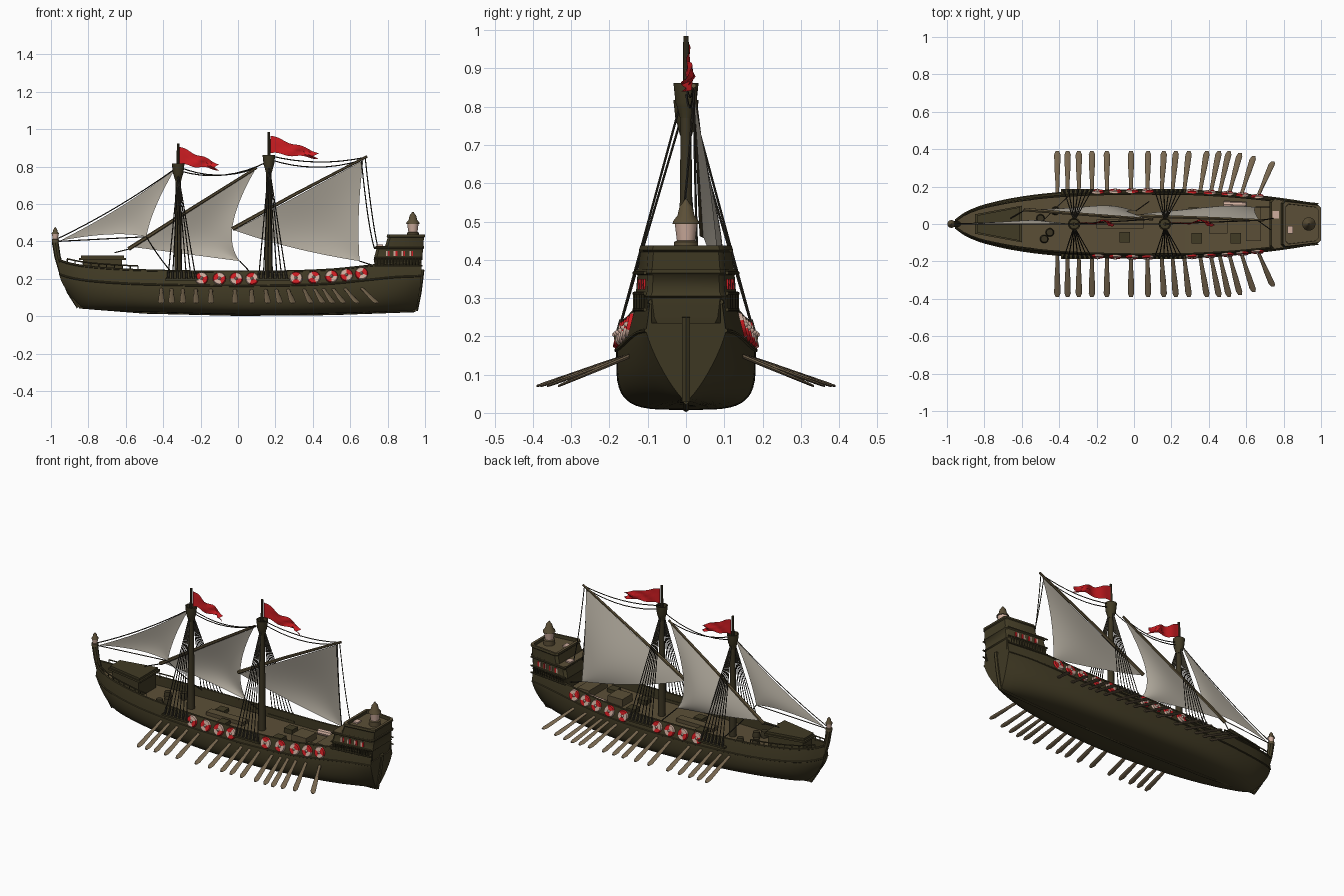
import bpy, bmesh
from math import sin, cos, pi, atan2
from mathutils import Vector, Matrix

cube = bpy.data.objects.get("Cube")
if cube:
    bpy.data.objects.remove(cube)


def material(name, rgb):
    m = bpy.data.materials.new(name)
    m.use_nodes = True
    m.diffuse_color = (*rgb, 1)
    m.node_tree.nodes["Principled BSDF"].inputs["Base Color"].default_value = (*rgb, 1)
    return m


HULL = material("dark_hull_wood", (.053, .043, .018))
DECK = material("deck_planks", (.105, .078, .038))
MAST = material("mast_wood", (.045, .036, .017))
OAR = material("oar_wood", (.18, .13, .075))
SAIL = material("sail_cloth", (.48, .44, .37))
RED = material("red_paint", (.62, .012, .016))
PALE = material("pale_pink", (.62, .42, .34))
ROPE = material("dark_rope", (.03, .026, .018))


def finish(bm, name, mats, rule=None, angle=.7):
    bmesh.ops.recalc_face_normals(bm, faces=bm.faces)
    if rule:
        for f in bm.faces:
            f.normal_update()
            f.material_index = rule(f)
    me = bpy.data.meshes.new(name)
    bm.to_mesh(me)
    bm.free()
    ob = bpy.data.objects.new(name, me)
    bpy.context.collection.objects.link(ob)
    for m in mats:
        me.materials.append(m)
    bpy.ops.object.select_all(action='DESELECT')
    ob.select_set(True)
    bpy.context.view_layer.objects.active = ob
    bpy.ops.object.shade_smooth_by_angle(angle=angle)


def loft(name, solids, mats, rule=None):
    """Each solid is a list of rings, skinned and capped."""
    bm = bmesh.new()
    for rings in solids:
        rows = [[bm.verts.new(p) for p in r] for r in rings]
        n = len(rows[0])
        for a, b in zip(rows, rows[1:]):
            for i in range(n):
                bm.faces.new((a[i], a[(i + 1) % n], b[(i + 1) % n], b[i]))
        bm.faces.new(rows[0])
        bm.faces.new(rows[-1])
    finish(bm, name, mats, rule)


def box(x0, x1, y0, y1, z0, z1):
    return [[(x, y0, z0), (x, y1, z0), (x, y1, z1), (x, y0, z1)] for x in (x0, x1)]


def lathe(loc, profile, n=14):
    return [[(loc[0] + r * cos(2 * pi * i / n), loc[1] + r * sin(2 * pi * i / n), loc[2] + z)
             for i in range(n)] for r, z in profile]


def tube(path, r0, r1=None, n=6):
    pts = [Vector(p) for p in path]
    r1 = r0 if r1 is None else r1
    rings = []
    for i, p in enumerate(pts):
        d = (pts[min(i + 1, len(pts) - 1)] - pts[max(i - 1, 0)]).normalized()
        side = d.cross(Vector((0, 1, 0)) if abs(d.y) < .9 else Vector((1, 0, 0))).normalized()
        up = d.cross(side)
        r = r0 + (r1 - r0) * i / (len(pts) - 1)
        rings.append([p + r * (cos(2 * pi * k / n) * side + sin(2 * pi * k / n) * up) for k in range(n)])
    return rings


def sag(a, b, drop, n=8):
    a, b = Vector(a), Vector(b)
    return [a.lerp(b, i / n) - Vector((0, 0, drop * 4 * i / n * (1 - i / n))) for i in range(n + 1)]


# Hull stations: x, half width, keel height, sheer height, fullness, rake
ST = [(-.955, .02, .055, .28, 1.6, .105), (-.9, .06, .045, .262, 1.8, .075), (-.8, .1, .035, .245, 2.1, .03),
      (-.6, .143, .026, .23, 2.7, 0), (-.35, .17, .018, .222, 3.4, 0), (-.05, .181, .01, .218, 4, 0),
      (.25, .181, .008, .22, 4, 0), (.5, .167, .014, .23, 3.5, 0), (.7, .146, .02, .25, 3, 0),
      (.85, .126, .026, .265, 2.2, -.01), (.98, .104, .03, .27, 1.25, -.03)]


def at(x):
    i = max(k for k in range(len(ST) - 1) if k == 0 or ST[k][0] <= x)
    p, q = ST[i], ST[i + 1]
    o, s = ST[max(i - 1, 0)], ST[min(i + 2, len(ST) - 1)]
    h = q[0] - p[0]
    t = (x - p[0]) / h
    out = []
    for k in range(1, 6):
        m0, m1 = h * (q[k] - o[k]) / (q[0] - o[0]), h * (s[k] - p[k]) / (s[0] - p[0])
        out.append((2 * t**3 - 3 * t**2 + 1) * p[k] + (t**3 - 2 * t**2 + t) * m0
                   + (3 * t**2 - 2 * t**3) * q[k] + (t**3 - t**2) * m1)
    return out


def section(x):
    w, zb, zt, n, rake = at(x)
    zk = zt - .055
    half = []
    for i in range(13):
        a = pi / 2 * i / 12
        c = max(cos(a), 0) ** (2 / n)
        half.append((x + rake * c ** 1.5, w * max(sin(a), 1e-4) ** (2 / n), zk - (zk - zb) * c))
    # Inward leaning bulwark, then the deck edge
    half += [(x, w * .9, zt + .02), (x, w * .87, zt + .02), (x, w * .87, zt - .035)]
    return half + [(px, -y, z) for px, y, z in reversed(half)]


xs = [-.955 + 1.935 * i / 46 for i in range(47)]
loft("hull", [[section(x) for x in xs]], [HULL, DECK],
     lambda f: int(f.normal.z > .8 and f.calc_area() > .002))

# Rails, wales and posts that follow the sheer
rails, posts = [], []
for s in (1, -1):
    rails.append(tube([(x, s * at(x)[0] * .89, at(x)[2] + .02) for x in xs], .006))
    rails.append(tube([(x, s * at(x)[0], at(x)[2] - .055) for x in xs], .005))
    rails.append(tube([(x, s * at(x)[0] * .87, at(x)[2] + .042) for x in xs[1:11]], .004))
    for x in xs[1:11]:
        w, zt = at(x)[0] * .87, at(x)[2]
        posts.append(tube([(x, s * w, zt + .015), (x, s * w, zt + .042)], .003, n=4))
    # Stern balustrade
    for i in range(14):
        x = .745 + .017 * i
        y = s * (.137 - .11 * (x - .73))
        posts.append(tube([(x, y, .27), (x, y, .312)], .003, n=4))
    for z in (.27, .312, .366):
        rails.append(tube([(.73, s * .135, z), (.985, s * .107, z)], .005))
loft("gunwale_rails", rails, [HULL])
loft("rail_posts", posts, [HULL])

# Stem, stern post with rudder, and keel
loft("stem_and_keel", [
    tube([(-.85, 0, .05), (-.9, 0, .13), (-.94, 0, .23), (-.965, 0, .32), (-.978, 0, .4)], .014, .018, 8),
    tube([(-.85, 0, .05), (-.5, 0, .022), (0, 0, .01), (.5, 0, .014), (.95, 0, .03)], .008),
    tube([(.95, 0, .03), (.97, 0, .13), (.985, 0, .25)], .012)], [HULL])


# Stern castle in two tiers, with a sunken top deck
def plan(z, xf, xb, k):
    wf, wb = (.128 - .11 * (xf - .73)) * k, .1 * k
    c = .014
    half = [(xf, wf - c, z), (xf + c, wf, z), (xb - c, wb, z), (xb, wb - c, z)]
    return half + [(x, -y, z) for x, y, z in reversed(half)]


TIERS = [[(.235, .73, .975, .9), (.25, .73, .978, .97), (.3, .728, .982, 1.03), (.305, .725, .988, 1.06),
          (.315, .728, .985, 1.02), (.36, .74, .99, 1.0), (.365, .735, .995, 1.04), (.375, .735, .995, 1.03)],
         [(.37, .785, .99, 1.03), (.42, .8, .994, .99), (.425, .795, 1.0, 1.02), (.437, .797, 1.0, .99),
          (.437, .812, .985, .9), (.418, .812, .985, .89)]]
loft("stern_castle", [[plan(*lv) for lv in t] for t in TIERS], [HULL, DECK], lambda f: int(f.normal.z > .8))

# Small windows and shutters along the castle sides
panes, shutters = [], []
for s in (1, -1):
    for i in range(4):
        x = .79 + .042 * i
        for dx, group in ((0, panes), (.011, shutters)):
            group.append([[(px, s * (.13 - .11 * (px - .73) + d), z) for d, z in
                           ((0, .322), (.004, .322), (.003, .35), (-.003, .35))] for px in (x + dx, x + dx + .009)])
loft("castle_windows", panes, [PALE])
loft("castle_shutters", shutters, [RED])
loft("castle_deck_chests", [box(.74, .775, .03, .07, .375, .383), box(.82, .85, -.05, -.01, .418, .427)], [PALE])


# Forecastle cabin with an overhanging roof
def wedge(x0, w0, x1, w1, z0, z1):
    return [[(x, -w, z0), (x, w, z0), (x, w, z1), (x, -w, z1)] for x, w in ((x0, w0), (x1, w1))]


loft("forecastle", [wedge(-.83, .045, -.62, .085, .2, .3), wedge(-.85, .052, -.6, .098, .3, .312),
                    wedge(-.84, .046, -.61, .09, .312, .325)], [HULL])

# Deck fittings
loft("hatches", [box(x - .028, x + .028, y - .028, y + .028, .17, .205 + max(x, 0) * .03)
                 for x, y in ((.335, -.075), (.545, -.075), (-.05, -.07), (-.15, .06), (.32, .06))], [HULL])
loft("deck_houses", [box(.4, .5, -.05, .05, .17, .235), box(.6, .68, -.09, .09, .19, .25),
                     box(-.2, .05, -.025, .025, .17, .205)], [DECK])
loft("barrels", [lathe((x, y, .18), [(.018, 0), (.023, .025), (.018, .05)])
                 for x, y in ((-.45, -.045), (-.48, -.08), (-.5, .03), (-.42, .07))], [MAST])
loft("folded_cloth", [tube([(.48, .105, .215), (.6, .1, .222)], .018, n=8)], [PALE])


# Lanterns at bow and stern
def lantern(name, loc, k):
    loft(name + "_glass", [lathe(loc, [(.025 * k, .01 * k), (.032 * k, .065 * k)])], [PALE])
    loft(name + "_cap", [
        lathe(loc, [(.034 * k, -.02 * k), (.034 * k, .012 * k), (.026 * k, .016 * k)]),
        lathe(loc, [(.038 * k, .062 * k), (.036 * k, .07 * k), (.024 * k, .085 * k), (.018 * k, .11 * k),
                    (.008 * k, .122 * k), (.004 * k, .13 * k)])], [DECK])


lantern("stern_lantern", (.935, 0, .435), .95)
lantern("bow_lantern", (-.977, 0, .405), .55)

# Masts, lookout tops, shrouds, pennants
MASTS = (("main", .165, .985, .81, .26), ("fore", -.32, .925, .765, .21))
for name, mx, top, nest, length in MASTS:
    loft(name + "_mast", [tube([(mx, 0, .15), (mx, 0, nest)], .022, .014, 10),
                          tube([(mx, 0, nest), (mx, 0, top)], .009, .007, 8)], [MAST])
    loft(name + "_lookout", [lathe((mx, 0, nest), [(.016, -.04), (.024, -.01), (.028, 0), (.033, .045),
                                                   (.034, .052), (.028, .052), (.026, .02)])], [HULL])
    lines, blocks, shelf = [], [], []
    for s in (1, -1):
        shelf.append(box(mx - .07, mx + .11, s * .155, s * .188, .192, .202))
        for i in range(7):
            foot = Vector((mx - .055 + .025 * i, s * .18, .2))
            head = Vector((mx, s * .014, nest))
            lines.append(tube([foot, head], .003, n=4))
            blocks.append(tube([foot, foot.lerp(head, .07)], .007))
    loft(name + "_shrouds", lines, [ROPE])
    loft(name + "_deadeyes", blocks, [ROPE])
    loft(name + "_channels", shelf, [HULL])
    bm = bmesh.new()
    n, m = 18, 4
    grid = [[bm.verts.new((mx + .008 + length * (u / n - .12 * (u / n) ** 4 * (1 - abs(v - 2) / 2)),
                           .008 + .016 * sin(11 * u / n) * u / n + .008 * sin(2 * v + u * .8) * u / n,
                           top - .02 - .09 * u / n + .005 * sin(12 * u / n) - (.092 - .06 * u / n) * v / m))
             for v in range(m + 1)] for u in range(n + 1)]
    for a, b in zip(grid, grid[1:]):
        for v in range(m):
            bm.faces.new((a[v], a[v + 1], b[v + 1], b[v]))
    finish(bm, name + "_pennant", [RED])


# Triangular sails: bowed luff, foot and leech, belly towards the left side
def sail(name, tack, peak, clew, hollow, foot, leech, belly):
    tack, peak, clew = Vector(tack), Vector(peak), Vector(clew)
    luff = peak - tack
    bm = bmesh.new()
    n = 16
    rows = []
    for i in range(n + 1):
        u, row = i / n, []
        for j in range(n + 1):
            v = j / n
            p = (tack + luff * u).lerp(clew, v + hollow * 4 * u * (1 - u) * (1 - v))
            p += luff * (foot * (1 - u) - leech * u) * 4 * v * (1 - v)
            p.y += belly * sin(pi * v) * (.35 + .65 * sin(pi * u))
            row.append(bm.verts.new(p))
        rows.append(row)
    for a, b in zip(rows, rows[1:]):
        for j in range(n):
            bm.faces.new((a[j], a[j + 1], b[j + 1], b[j]))
    bmesh.ops.remove_doubles(bm, verts=bm.verts, dist=1e-5)
    finish(bm, name, [SAIL], angle=1.2)


sail("main_sail", (-.02, .045, .46), (.67, .02, .835), (.65, .09, .295), 0, -.03, .02, .03)
sail("fore_sail", (-.56, .075, .37), (.09, .025, .78), (.01, .07, .295), 0, 0, .12, .035)
sail("jib_sail", (-.95, 0, .405), (-.335, 0, .79), (-.49, .015, .425), .08, .06, .04, .012)
loft("yards", [tube([(-.03, .045, .467), (.3, .035, .65), (.69, .02, .855)], .011, .007),
               tube([(-.585, .077, .36), (-.25, .05, .575), (.1, .025, .795)], .011, .007)], [DECK])

# Stays and running lines
loft("rigging", [tube(p, .003, n=4) for p in (
    sag((-.975, 0, .41), (-.32, 0, .8), .02), sag((-.975, 0, .4), (-.5, .015, .425), 0),
    sag((-.32, 0, .78), (.165, 0, .83), .05), sag((.165, 0, .86), (.68, .02, .85), .03),
    sag((.165, 0, .84), (.66, .02, .835), .04), sag((-.32, 0, .8), (.09, .025, .79), .04),
    sag((.68, .02, .85), (.745, .03, .38), .04), sag((.66, .02, .83), (.73, -.03, .36), .06),
    sag((.65, .09, .295), (.73, .09, .27), 0), sag((.01, .07, .295), (.08, .12, .22), 0),
    sag((-.49, .015, .425), (-.35, .15, .23), .01), sag((-.58, .077, .36), (-.66, .03, .34), 0))], [ROPE])

# Oars, raked aft towards the stern
TIPS = (-.41, -.355, -.295, -.225, -.145, -.016, .075, .16, .224, .294, .39, .455, .508, .567, .64, .743)
oars = []
for tip in TIPS:
    lean = .13 * max(0, tip - .05)
    reach = .39 - .35 * max(0, tip - .5) ** 1.3
    for s in (1, -1):
        a, b = Vector((tip - lean, s * .125, .158)), Vector((tip, s * reach, .07))
        oars.append([[a.lerp(b, t) + Vector((w * cos(k * pi / 4), 0, h * sin(k * pi / 4))) for k in range(8)]
                     for t, w, h in ((0, .009, .006), (.4, .011, .006), (.65, .015, .005),
                                     (.93, .017, .004), (1, .009, .003))])
loft("oars", oars, [OAR])

# Quartered round shields hung along the bulwarks
bm = bmesh.new()
for x in (-.195, -.1, -.01, .075, .31, .405, .5, .58, .66):
    w, _, zt = at(x)[:3]
    for s in (1, -1):
        rot = Matrix.Rotation(-s * 1.33, 4, 'X')
        place = Matrix.Translation((x, s * (w * .948 + .006), zt - .016)) @ rot
        for r1, r2, d, z in ((.035, .031, .01, 0), (.009, .003, .01, .009)):
            made = bmesh.ops.create_cone(bm, cap_ends=True, cap_tris=True, segments=16, radius1=r1,
                                         radius2=r2, depth=d, matrix=Matrix.Translation((0, 0, z)))
            for f in {f for v in made["verts"] for f in v.link_faces}:
                c = f.calc_center_median()
                f.material_index = int((atan2(c.y, c.x) + pi + 3 * x) // (pi / 2)) % 2 if z == 0 else 0
            bmesh.ops.transform(bm, matrix=place, verts=made["verts"])
finish(bm, "shields", [PALE, RED])
